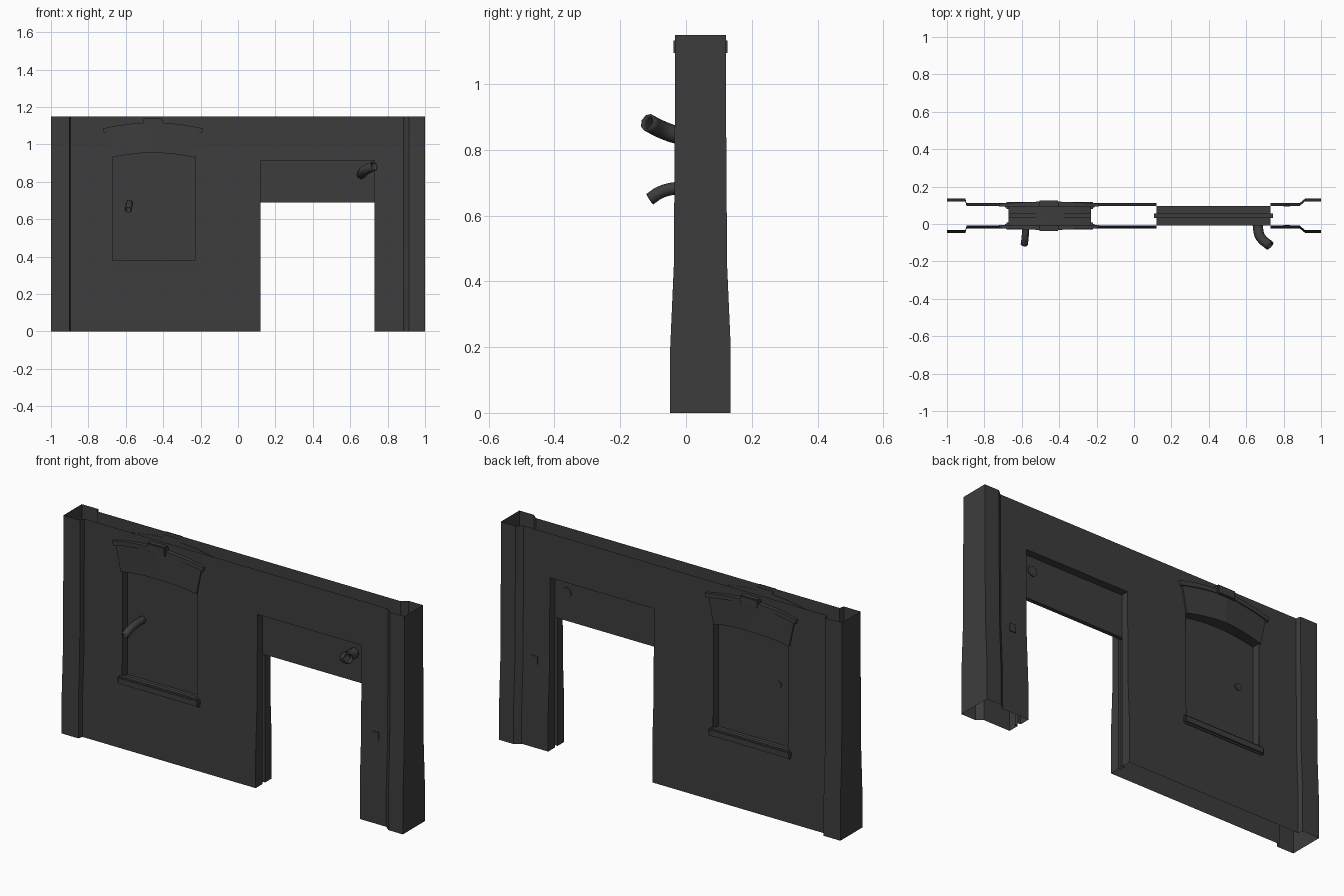
import bpy, bmesh
from mathutils import Vector

if "Cube" in bpy.data.objects:
    bpy.data.objects.remove(bpy.data.objects["Cube"])

grey = bpy.data.materials.new("dark grey")
grey.use_nodes = True
grey.diffuse_color = (0.046, 0.046, 0.046, 1)
grey.node_tree.nodes["Principled BSDF"].inputs["Base Color"].default_value = (0.046, 0.046, 0.046, 1)

MID = 0.044            # y of the wall's middle plane
TOP = 1.15
WALL, PILLAR = 0.052, 0.077
DOOR_L, DOOR_R, DOOR_TOP = 0.12, 0.73, 0.915
WIN_L, WIN_R, WIN_LOW, WIN_TOP = -0.67, -0.23, 0.36, 0.96
WIN_MID = (WIN_L + WIN_R) / 2 - 0.005
GROOVE = 0.012
PANEL = 0.011          # half thickness of the window and door panels


def finish(name, bm, recalc=True):
    if recalc:
        bmesh.ops.recalc_face_normals(bm, faces=bm.faces)
    mesh = bpy.data.meshes.new(name)
    bm.to_mesh(mesh)
    bm.free()
    mesh.materials.append(grey)
    obj = bpy.data.objects.new(name, mesh)
    bpy.context.collection.objects.link(obj)
    return obj


def box(name, x0, x1, y0, y1, z0, z1, bevel=0):
    bm = bmesh.new()
    bmesh.ops.create_cube(bm, size=1)
    for v in bm.verts:
        v.co = Vector(((x0, x1)[v.co.x > 0], (y0, y1)[v.co.y > 0], (z0, z1)[v.co.z > 0]))
    if bevel:
        bmesh.ops.bevel(bm, geom=bm.edges[:], offset=bevel, segments=2, affect='EDGES')
    return finish(name, bm)


def sided_box(name, side, x0, x1, d0, d1, z0, z1, bevel=0):
    ya, yb = sorted((MID - side * d0, MID - side * d1))
    return box(name, x0, x1, ya, yb, z0, z1, bevel)


def grid_sheet(name, rows, flip=False):
    """Open sheet stretched over rows of points."""
    bm = bmesh.new()
    verts = [[bm.verts.new(p) for p in row] for row in rows]
    for a, b in zip(verts, verts[1:]):
        for i in range(len(a) - 1):
            quad = (a[i], a[i + 1], b[i + 1], b[i])
            bm.faces.new(quad[::-1] if flip else quad)
    return finish(name, bm, False)


def flare(z):
    """Extra half thickness towards the foot of the wall."""
    gentle = 0.004 * min(1, max(0, (1.05 - z) / 0.6))
    return gentle + 0.011 * min(1, max(0, (0.45 - z) / 0.25))


def half(x, z):
    start, run = (0.885, 0.03) if x > 0 else (0.895, 0.007)
    step = min(1, max(0, (abs(x) - start) / run))
    return WALL + (PILLAR - WALL) * step + flare(z)


# Front and back skins, with the window and door left open
xs = [-1, -0.902, -0.895, WIN_L, WIN_R, DOOR_L, DOOR_R, 0.885, 0.915, 1]
zs = [0, 0.2, WIN_LOW, 0.45, DOOR_TOP, WIN_TOP, 1.05, TOP]
for side, label in ((1, "front"), (-1, "back")):
    bm = bmesh.new()
    verts = {(x, z): bm.verts.new((x, MID - side * half(x, z), z)) for x in xs for z in zs}
    for x0, x1 in zip(xs, xs[1:]):
        for z0, z1 in zip(zs, zs[1:]):
            window = WIN_L <= x0 < WIN_R and WIN_LOW <= z0 < WIN_TOP
            door = DOOR_L <= x0 < DOOR_R and z0 < DOOR_TOP
            if not window and not door:
                quad = [verts[x0, z0], verts[x1, z0], verts[x1, z1], verts[x0, z1]]
                bm.faces.new(quad if side == 1 else quad[::-1])
    bmesh.ops.delete(bm, geom=[v for v in bm.verts if not v.link_faces], context='VERTS')
    skin = finish(label + "_wall", bm, False)
    bpy.ops.object.select_all(action='DESELECT')
    skin.select_set(True)
    bpy.context.view_layer.objects.active = skin
    bpy.ops.object.shade_smooth_by_angle(angle=0.3)

# End panels
for x, label in ((-1, "right"), (1, "left")):
    rows = [[(x, MID - half(x, z), z), (x, MID + half(x, z), z)] for z in (0, 0.2, 0.45, 1.05, TOP)]
    grid_sheet(label + "_end_panel", rows, x < 0)


# Door jambs and header, each with a shutter groove
def groove_profile(d):
    return [(0, MID - d), (0, MID - GROOVE), (0.015, MID - GROOVE),
            (0.015, MID + GROOVE), (0, MID + GROOVE), (0, MID + d)]


for x, out, label in ((DOOR_L, -1, "right"), (DOOR_R, 1, "left")):
    rows = [[(x + out * g, y, z) for g, y in groove_profile(WALL + flare(z))]
            for z in (0, 0.2, 0.45, DOOR_TOP)]
    grid_sheet(label + "_door_jamb", rows, out > 0)
grid_sheet("door_header", [[(x, y, DOOR_TOP + g) for g, y in groove_profile(WALL + flare(DOOR_TOP))]
                           for x in (DOOR_L, DOOR_R)])

# Half raised shutter running in the groove
box("door_shutter", DOOR_L - 0.014, DOOR_R + 0.014, MID - PANEL, MID + PANEL, 0.69, DOOR_TOP + 0.014)

# Blind window panel, and the reveal that lines its arched opening
box("window_panel", WIN_L, WIN_R, MID - PANEL, MID + PANEL, WIN_LOW, WIN_TOP)
outline = [(WIN_L, 0.37)]
for i in range(9):
    t = i / 4 - 1
    outline.append((WIN_L + (WIN_R - WIN_L) * i / 8, 0.93 + 0.025 * (1 - t * t)))
outline += [(WIN_R, 0.37), (WIN_L, 0.37)]
for side, label in ((1, "front"), (-1, "back")):
    rows = [[(x, MID - side * d, z) for x, z in outline] for d in (PANEL, WALL + 0.003)]
    grid_sheet(label + "_window_reveal", rows, side < 0)


def arch_block(name, side, low, high, d0, d1, bulge, n=8):
    """Curved bar, thicker at the middle; low and high are (half width, end height, rise)."""
    bm = bmesh.new()
    rings = []
    for i in range(n + 1):
        t = 2 * i / n - 1
        pts = [(WIN_MID + w * t, z + rise * (1 - t * t)) for w, z, rise in (low, high)]
        outer = d1 + bulge * (1 - abs(t))
        rings.append([bm.verts.new((px, MID - side * d, pz)) for (px, pz), d in
                      ((pts[0], d0), (pts[0], outer), (pts[1], outer), (pts[1], d0))])
    for a, b in zip(rings, rings[1:]):
        for k in range(4):
            bm.faces.new((a[k], a[(k + 1) % 4], b[(k + 1) % 4], b[k]))
    bm.faces.new(rings[0])
    bm.faces.new(rings[-1][::-1])
    return finish(name, bm)


for side, label in ((1, "front"), (-1, "back")):
    # Arched lintel, cornice and the cap at its crown
    arch_block(label + "_lintel", side, (0.222, 0.93, 0.025), (0.25, 1.065, 0.032),
               WALL - 0.002, WALL + 0.008, 0.014)
    arch_block(label + "_cornice", side, (0.262, 1.062, 0.032), (0.268, 1.085, 0.032),
               WALL - 0.002, WALL + 0.014, 0.012)
    sided_box(label + "_cornice_cap", side, WIN_MID - 0.054, WIN_MID + 0.054,
              WALL - 0.002, WALL + 0.03, 1.09, 1.138, 0.005)
    # Sill and wall switch
    sided_box(label + "_window_sill", side, -0.69, -0.21, WALL - 0.015, WALL + 0.022, 0.335, 0.38, 0.008)
    sided_box(label + "_switch_plate", side, 0.798, 0.834, WALL - 0.002, WALL + 0.009, 0.44, 0.482)


def pipe(name, points, radius):
    curve = bpy.data.curves.new(name, 'CURVE')
    curve.dimensions = '3D'
    curve.bevel_depth = radius
    curve.bevel_resolution = 2
    curve.resolution_u = 4
    spline = curve.splines.new('BEZIER')
    spline.bezier_points.add(len(points) - 1)
    for bp, p in zip(spline.bezier_points, points):
        bp.co = p
        bp.handle_left_type = bp.handle_right_type = 'AUTO'
    curve.materials.append(grey)
    obj = bpy.data.objects.new(name, curve)
    bpy.context.collection.objects.link(obj)
    shell = obj.modifiers.new("shell", 'SOLIDIFY')
    shell.thickness = radius * 0.2
    shell.offset = -1


def pipe_stub(name, x, y, z, radius):
    bm = bmesh.new()
    bmesh.ops.create_cone(bm, cap_ends=True, segments=12, radius1=radius, radius2=radius, depth=0.01)
    for v in bm.verts:
        v.co = Vector((x + v.co.x, y + v.co.z, z + v.co.y))
    finish(name, bm)


# Bent pipes at the front and their capped ends at the back
pipe("window_pipe", [(-0.58, 0.04, 0.685), (-0.58, -0.04, 0.682), (-0.583, -0.08, 0.67), (-0.587, -0.11, 0.65)], 0.019)
pipe("door_pipe", [(0.66, 0.04, 0.841), (0.663, -0.02, 0.844), (0.676, -0.07, 0.86), (0.727, -0.117, 0.884)], 0.027)
pipe_stub("window_pipe_end", -0.58, MID + PANEL, 0.685, 0.019)
pipe_stub("door_pipe_end", 0.66, MID + PANEL, 0.841, 0.027)
